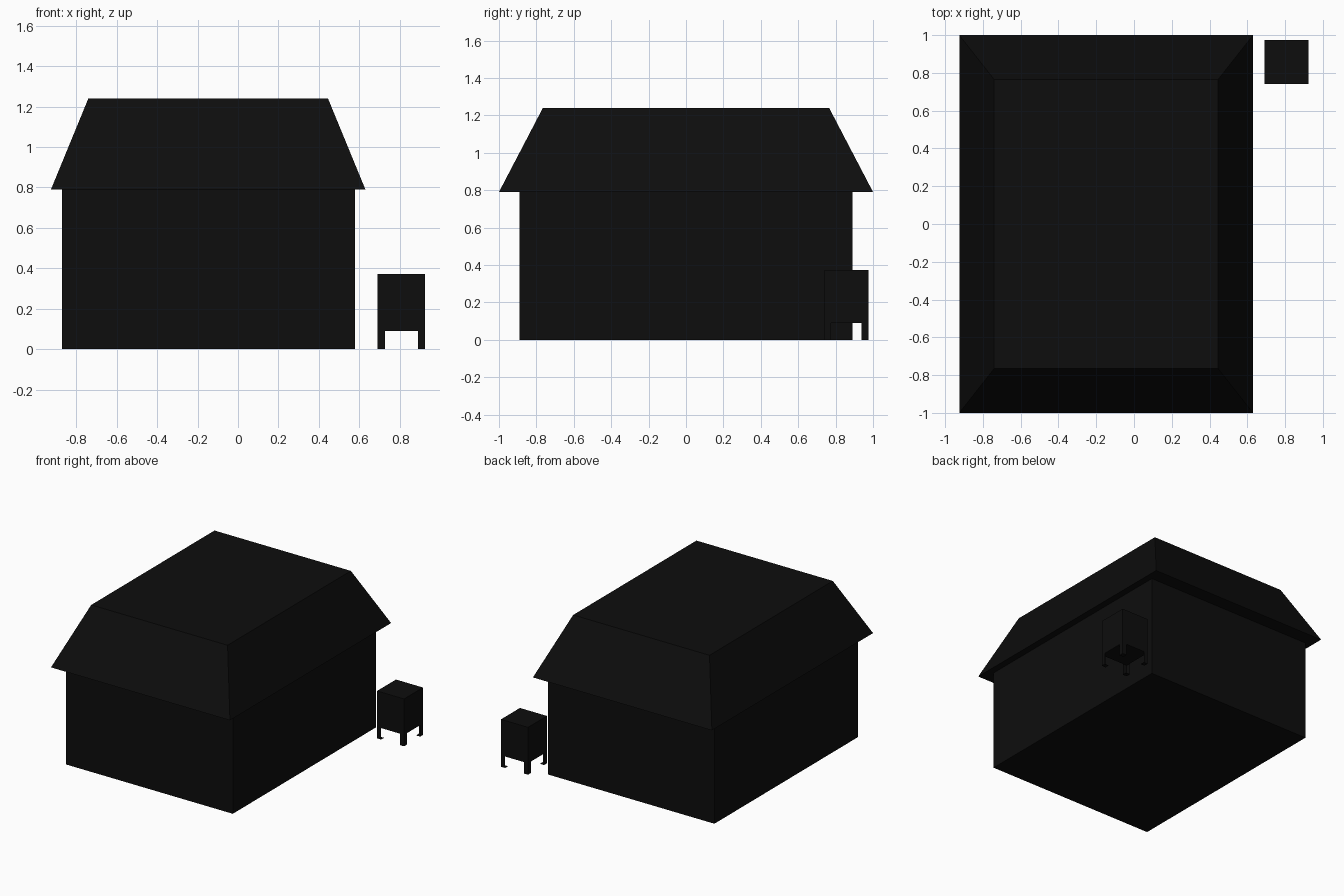
import bpy, bmesh

if "Cube" in bpy.data.objects:
    bpy.data.objects.remove(bpy.data.objects["Cube"])

black = bpy.data.materials.new("near_black")
black.diffuse_color = (0.004, 0.004, 0.004, 1)
black.use_nodes = True
black.node_tree.nodes["Principled BSDF"].inputs["Base Color"].default_value = black.diffuse_color


def make_object(name, bm):
    mesh = bpy.data.meshes.new(name)
    bm.to_mesh(mesh)
    bm.free()
    mesh.materials.append(black)
    obj = bpy.data.objects.new(name, mesh)
    bpy.context.collection.objects.link(obj)
    return obj


def tapered_box(name, bottom, top, z0, z1, keep=None):
    """Box between two rectangles (x0, x1, y0, y1); keep() filters faces by normal."""
    bm = bmesh.new()
    bmesh.ops.create_cube(bm, size=1)
    for v in bm.verts:
        r = top if v.co.z > 0 else bottom
        v.co = (r[v.co.x > 0], r[2 + (v.co.y > 0)], z1 if v.co.z > 0 else z0)
    bm.normal_update()
    if keep:
        drop = [f for f in bm.faces if not keep(f.normal)]
        bmesh.ops.delete(bm, geom=drop, context='FACES')
    return make_object(name, bm)


# House body
walls = (-0.87, 0.578, -0.89, 0.89)
tapered_box("house_walls", walls, walls, 0, 0.79)

# Flat-topped hipped roof with overhanging eaves
tapered_box("hipped_roof", (-0.925, 0.63, -1, 1),
            (-0.74, 0.445, -0.765, 0.765), 0.79, 1.24)

# Cabinet beside the house
X0, X1, Y0, Y1 = 0.69, 0.925, 0.74, 0.975
cabinet = (X0, X1, Y0, Y1)
tapered_box("cabinet", cabinet, cabinet, 0.09, 0.372)

# Corner legs: two outer sides and a foot, open towards the inside
W = 0.036
for sx, side in ((-1, "left"), (1, "right")):
    for sy, end in ((-1, "front"), (1, "back")):
        x = X0 if sx < 0 else X1 - W
        y = Y0 if sy < 0 else Y1 - W
        r = (x, x + W, y, y + W)
        tapered_box(f"cabinet_leg_{end}_{side}", r, r, 0, 0.09,
                    lambda n: n.x * sx > 0.5 or n.y * sy > 0.5 or n.z < -0.5)
